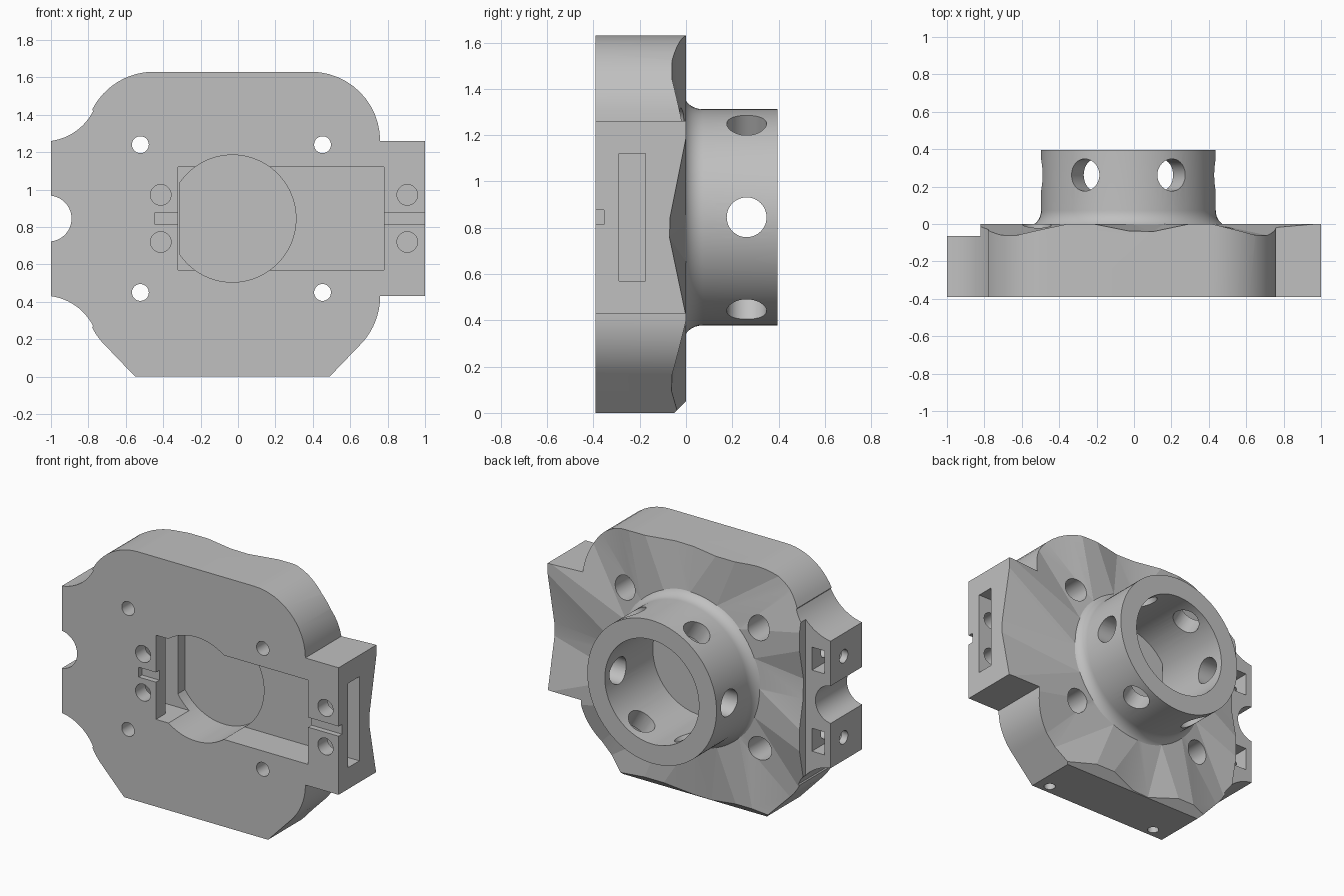
import bpy, bmesh
from math import sin, cos, pi, radians
from mathutils import Vector

if "Cube" in bpy.data.objects:
    bpy.data.objects.remove(bpy.data.objects["Cube"], do_unlink=True)

CX, CZ = -0.03, 0.845      # axis of the collar, which runs along y
FRONT = -0.39
BORE = 0.34


def to_object(name, bm):
    bmesh.ops.recalc_face_normals(bm, faces=bm.faces)
    mesh = bpy.data.meshes.new(name)
    bm.to_mesh(mesh)
    bm.free()
    ob = bpy.data.objects.new(name, mesh)
    bpy.context.collection.objects.link(ob)
    return ob


def loft(name, rings):
    """Closed solid through rings with equal point counts."""
    bm = bmesh.new()
    loops = [[bm.verts.new(p) for p in ring] for ring in rings]
    n = len(loops[0])
    for a, b in zip(loops, loops[1:]):
        for i in range(n):
            j = (i + 1) % n
            bm.faces.new((a[i], a[j], b[j], b[i]))
    bm.faces.new(loops[0])
    bm.faces.new(loops[-1])
    return to_object(name, bm)


def prism(name, outline, y0, y1):
    return loft(name, [[(x, y, z) for x, z in outline] for y in (y0, y1)])


def box(x0, x1, y0, y1, z0, z1):
    return prism("box_cutter", [(x0, z0), (x1, z0), (x1, z1), (x0, z1)], y0, y1)


def arc(cx, cz, r, a0, a1, n=12):
    angles = [radians(a0 + (a1 - a0) * i / n) for i in range(n + 1)]
    return [(cx + r * cos(a), cz + r * sin(a)) for a in angles]


def rod(start, end, r, n=48):
    """Cylinder between two points."""
    start, end = Vector(start), Vector(end)
    turn = (end - start).to_track_quat('Z', 'Y')
    circle = [turn @ Vector((x, z, 0)) for x, z in arc(0, 0, r, 0, 360, n)[:-1]]
    return loft("rod_cutter", [[p + c for c in circle] for p in (start, end)])


def combine(target, tool, operation='DIFFERENCE'):
    mod = target.modifiers.new("cut", 'BOOLEAN')
    mod.operation, mod.solver, mod.object = operation, 'EXACT', tool
    bpy.context.view_layer.objects.active = target
    bpy.ops.object.modifier_apply(modifier=mod.name)
    bpy.data.objects.remove(tool, do_unlink=True)


# Plate outline with rounded shoulders, side ears and a round notch
LOW, HIGH = 0.43, 1.26
outline = [(-0.55, 0), (0.49, 0)]
outline += arc(0.39, LOW, 0.37, -45, 0)
outline += [(1, LOW), (1, HIGH)]
outline += arc(0.39, HIGH, 0.37, 0, 90)
left_top = arc(-0.45, HIGH, 0.37, 90, 153) + arc(-1.04, 1.555, 0.298, -27, -82)
outline += left_top + [(-1, HIGH)]
outline += [(-1, CZ + 0.123)] + arc(-1.013, CZ, 0.123, 84, -84, 24) + [(-1, CZ - 0.123), (-1, LOW)]
outline += [(x, 2 * CZ - z) for x, z in reversed(arc(-1.04, 1.555, 0.298, -27, -82))]
outline += arc(-0.45, LOW, 0.37, 207, 225, 5)
body = prism("motor_mount_plate", outline, FRONT, 0.03)

# Back face: shallow folds fanning out from the collar
def fan_ring(r, depth, y=0):
    return [(CX + r * cos(i * pi / 8), y - depth * (i % 2 == 0), CZ + r * sin(i * pi / 8))
            for i in range(16)]

bm = bmesh.new()
rings = [[bm.verts.new(p) for p in ring]
         for ring in (fan_ring(0.5, 0), fan_ring(1.5, 0.13), fan_ring(1.5, 0, 0.2))]
hub, cap = bm.verts.new((CX, 0, CZ)), bm.verts.new((CX, 0.2, CZ))
for i in range(16):
    j = (i + 1) % 16
    bm.faces.new((hub, rings[0][i], rings[0][j]))
    bm.faces.new((cap, rings[2][j], rings[2][i]))
    # split along the fold so that each facet stays flat
    for a, b in zip(rings, rings[1:]):
        bm.faces.new((a[i], b[i], b[j]))
        bm.faces.new((a[i], b[j], a[j]))
combine(body, to_object("fold_cutter", bm))

# Chamfer along the lower back edge, and the lowered right-hand ear
wedge = loft("chamfer_cutter", [[(x, -0.06, -0.01), (x, 0.1, -0.01), (x, 0.1, 0.15)] for x in (-1, 1)])
combine(body, wedge)
combine(body, box(-1.2, -0.82, -0.065, 0.2, 0, 2))

# Collar with a fillet at its base
profile = [(0.54, -0.1), (0.54, -0.012)]
profile += [(0.467 + 0.073 * (1 - cos(a)), -0.012 + 0.085 * (1 - sin(a)))
            for a in [radians(90 - 7.5 * i) for i in range(12, -1, -1)]][::-1][::-1]
profile = profile[:2] + sorted(set(profile[2:]), key=lambda p: p[1])[1:] + [(0.467, 0.395)]
collar = loft("collar", [[(x, y, z) for x, z in arc(CX, CZ, r, 0, 360, 96)[:-1]] for r, y in profile])
combine(body, collar, 'UNION')

# Main bore, flattened on one side where it passes through the plate
combine(body, rod((CX, -0.175, CZ), (CX, 0.6, CZ), BORE, 96))
flat_bore = [(x, z) for x, z in arc(CX, CZ, BORE, 0, 360, 96)[:-1] if x > -0.32]
combine(body, prism("flat_bore_cutter", flat_bore, -0.6, -0.1))

# Radial holes in the collar
for i in range(6):
    a = i * pi / 3
    dx, dz = cos(a), sin(a)
    combine(body, rod((CX + 0.2 * dx, 0.262, CZ + 0.2 * dz), (CX + 0.7 * dx, 0.262, CZ + 0.7 * dz), 0.086))

# Front pocket, sliding slot and alignment grooves
combine(body, box(-0.32, 0.78, -0.6, -0.175, 0.57, 1.12))
combine(body, box(-0.5, 1.2, -0.29, -0.175, 0.57, 1.12))
combine(body, box(0.7, 1.2, -0.6, -0.355, 0.813, 0.877))
combine(body, box(-0.445, -0.25, -0.6, -0.355, 0.813, 0.877))

# Blind holes opening into the slot
for x in (-0.413, 0.905):
    for z in (0.72, 0.972):
        combine(body, rod((x, -0.6, z), (x, -0.23, z), 0.055))

# Counterbored corner screw holes
for x in (-0.522, 0.452):
    for z in (0.45, 1.24):
        combine(body, rod((x, -0.6, z), (x, 0.2, z), 0.045))
        combine(body, rod((x, -0.2, z), (x, 0.2, z), 0.078))

# Nut pockets and screw holes in the notched ear
for z in (0.58, 1.11):
    combine(body, box(-0.955, -0.865, -0.28, 0.1, z - 0.075, z + 0.075))
    combine(body, rod((-1.2, -0.2, z), (-0.7, -0.2, z), 0.043))

# Screw holes in the underside
for x in (-0.43, 0.4):
    combine(body, rod((x, -0.33, -0.2), (x, -0.33, 0.2), 0.035))

# Single grey finish
grey = bpy.data.materials.new("light_grey")
grey.use_nodes = True
colour = (0.53, 0.53, 0.53, 1)
grey.diffuse_color = colour
grey.node_tree.nodes["Principled BSDF"].inputs["Base Color"].default_value = colour
body.data.materials.clear()
body.data.materials.append(grey)
for poly in body.data.polygons:
    poly.material_index = 0

bpy.ops.object.select_all(action='DESELECT')
body.select_set(True)
bpy.context.view_layer.objects.active = body
bpy.ops.object.shade_smooth_by_angle(angle=radians(10))
